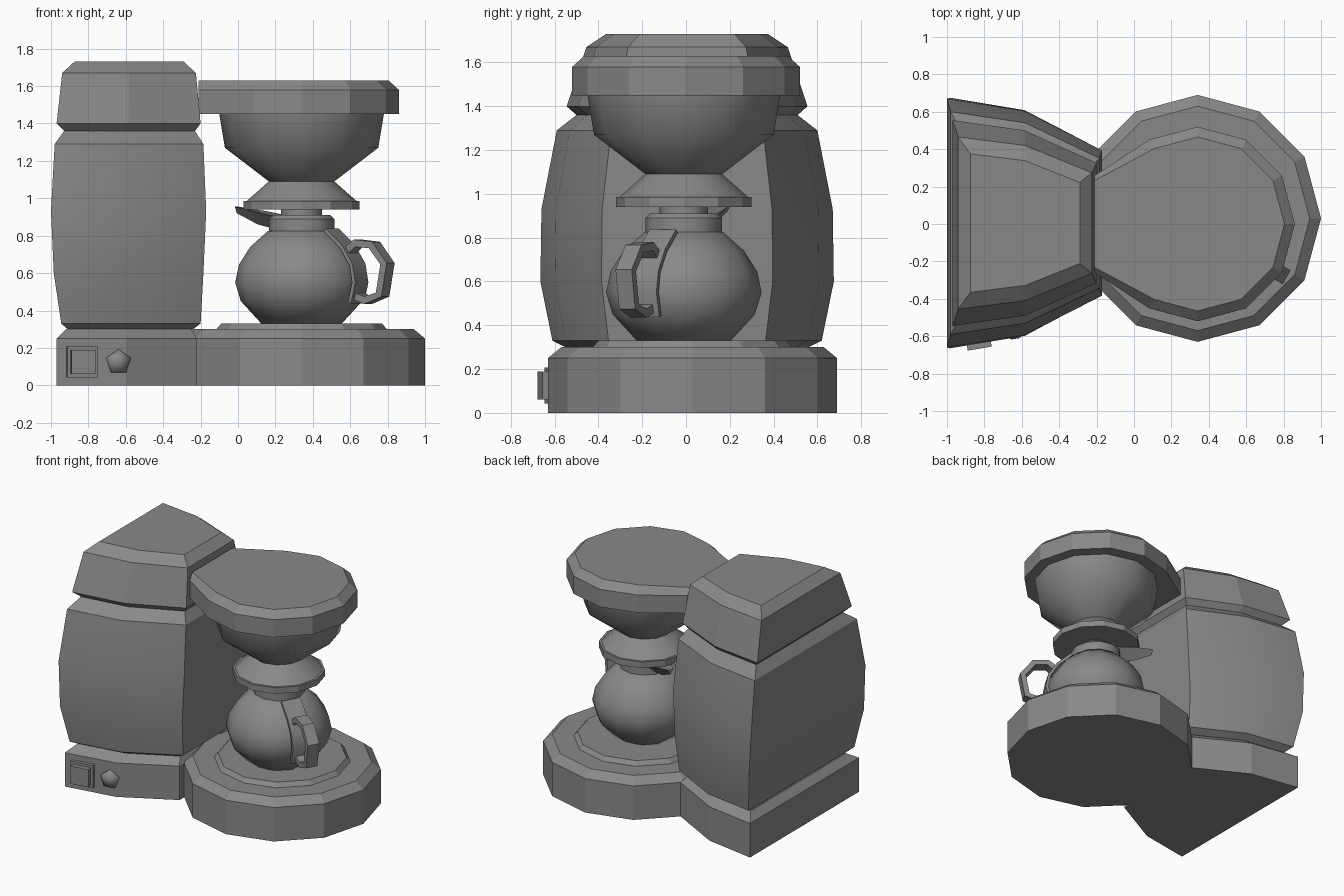
import bpy, bmesh
from math import pi, sin, cos, radians
from mathutils import Vector, Matrix

cube = bpy.data.objects.get("Cube")
if cube:
    bpy.data.objects.remove(cube, do_unlink=True)

grey = bpy.data.materials.new("plain grey")
grey.use_nodes = True
shade = (0.25, 0.25, 0.25, 1)
grey.diffuse_color = shade
grey.node_tree.nodes["Principled BSDF"].inputs["Base Color"].default_value = shade


def loft(name, rings, smooth=None, matrix=None):
    """Skin a stack of closed rings, capping both ends."""
    bm = bmesh.new()
    rows = [[bm.verts.new(p) for p in ring] for ring in rings]
    n = len(rows[0])
    for a, b in zip(rows, rows[1:]):
        for i in range(n):
            j = (i + 1) % n
            bm.faces.new((a[i], a[j], b[j], b[i]))
    bm.faces.new(rows[0])
    bm.faces.new(rows[-1])
    bmesh.ops.recalc_face_normals(bm, faces=bm.faces)
    mesh = bpy.data.meshes.new(name)
    bm.to_mesh(mesh)
    bm.free()
    if smooth:
        mesh.shade_smooth()
        mesh.set_sharp_from_angle(angle=radians(smooth))
    mesh.materials.append(grey)
    ob = bpy.data.objects.new(name, mesh)
    bpy.context.collection.objects.link(ob)
    if matrix:
        ob.matrix_world = matrix
    return ob


def circle(r, z, cy=0.0, n=12, cx=0.34):
    return [(cx + r * cos(2 * pi * i / n), cy + r * sin(2 * pi * i / n), z) for i in range(n)]


def lathe(name, profile, cy=0.0, n=12, smooth=None):
    return loft(name, [circle(r, z, cy, n) for r, z in profile], smooth)


def wedge(z, back, front, half):
    """Six-sided tower section, wide at the back and narrow at the front."""
    mid = (back + front) / 2
    side = [(back, half), (mid, half * 0.9), (front, half * 0.58)]
    return ([(x, y + 0.01, z) for x, y in side] +
            [(x, -y, z) for x, y in reversed(side)])


def ribbon(name, path, width, thick, matrix):
    """Flat strip of even width following a path in the x-z plane."""
    pts = [Vector((x, 0, z)) for x, z in path]
    rings = []
    for i, p in enumerate(pts):
        run = (pts[min(i + 1, len(pts) - 1)] - pts[max(i - 1, 0)]).normalized()
        out = Vector((-run.z, 0, run.x)) * thick / 2
        side = Vector((0, width / 2, 0))
        rings.append([p + out + side, p + out - side, p - out - side, p - out + side])
    return loft(name, rings, 30, matrix)


# Tower: base, barrel-shaped body and cover
loft("tower_base", [wedge(*s) for s in (
    (0, -0.97, -0.22, 0.63), (0.25, -0.97, -0.22, 0.63), (0.3, -0.92, -0.25, 0.55))])
loft("tower_body", [wedge(*s) for s in (
    (0.3, -0.91, -0.24, 0.55), (0.33, -0.945, -0.2, 0.61), (0.6, -0.985, -0.185, 0.665),
    (0.93, -1, -0.17, 0.66), (1.29, -0.98, -0.185, 0.59), (1.36, -0.93, -0.23, 0.5))], 28)
loft("tower_cover", [wedge(*s) for s in (
    (1.36, -0.93, -0.23, 0.5), (1.4, -0.97, -0.2, 0.545),
    (1.67, -0.94, -0.225, 0.455), (1.73, -0.875, -0.29, 0.365))])

# Round stand with a raised warming plate
lathe("stand", [(0.66, 0), (0.66, 0.25), (0.6, 0.3)], 0.03)
lathe("warming_plate", [(0.46, 0.295), (0.43, 0.33)], 0.03)

# Lid, stretched back to meet the tower
lid_rings = []
for r, z in ((0.52, 1.45), (0.52, 1.58), (0.465, 1.63)):
    lid_rings.append([(-0.21 if x < -0.05 else x, y, z) for x, y, z in circle(r, z)])
loft("lid", lid_rings)

# Filter funnel and flange
lathe("funnel", [(0.44, 1.45), (0.41, 1.27), (0.175, 1.09), (0.3, 0.98)], -0.01, smooth=60)
lathe("funnel_flange", [(0.31, 0.985), (0.31, 0.94)], -0.01)

# Carafe
cy = -0.01
lathe("carafe_neck", [(0.11, 0.95), (0.11, 0.9)], cy, smooth=35)
lathe("carafe_collar", [(0.155, 0.91), (0.175, 0.89), (0.175, 0.81)], cy, smooth=35)
lathe("carafe_bulb", [(0.18, 0.825), (0.275, 0.74), (0.335, 0.645), (0.355, 0.55),
                      (0.325, 0.45), (0.215, 0.33)], cy, smooth=50)

# Handle, strap and spout, turned with the carafe
turn = Matrix.Translation((0.34, cy, 0)) @ Matrix.Rotation(radians(-30), 4, "Z")
ribbon("handle_strap", [(0.185, 0.83), (0.285, 0.74), (0.345, 0.645),
                        (0.362, 0.55), (0.335, 0.44)], 0.14, 0.02, turn)
ribbon("carafe_handle", [(0.3, 0.72), (0.35, 0.76), (0.45, 0.75), (0.53, 0.65), (0.5, 0.485),
                         (0.41, 0.455), (0.34, 0.48)], 0.085, 0.04, turn)
loft("spout", [[(-0.1, 0.1, 0.9), (-0.1, -0.1, 0.9), (-0.14, 0, 0.83)],
               [(-0.25, 0.07, 0.93), (-0.25, -0.07, 0.93), (-0.27, 0, 0.86)],
               [(-0.4, 0.02, 0.955), (-0.4, -0.02, 0.955), (-0.4, 0, 0.92)]], 50, turn)


# Controls on the angled front face of the tower base
def on_face(x, z):
    y = -0.63 + (x + 0.97) * 0.168
    return Matrix.Translation((x, y, z)) @ Matrix.Rotation(radians(9.5), 4, "Z")


def square(half, y):
    return [(sx * half, y, sz * half) for sx, sz in ((-1, -1), (1, -1), (1, 1), (-1, 1))]


def pentagon(r, y):
    return [(r * sin(2 * pi * i / 5), y, r * cos(2 * pi * i / 5)) for i in range(5)]


loft("switch_frame", [square(0.083, 0.02), square(0.083, -0.025)], None, on_face(-0.835, 0.125))
loft("switch_button", [square(0.065, 0), square(0.065, -0.06)], None, on_face(-0.835, 0.125))
loft("dial", [pentagon(0.07, 0.02), pentagon(0.068, -0.015), pentagon(0.02, -0.04)],
     60, on_face(-0.64, 0.125))
